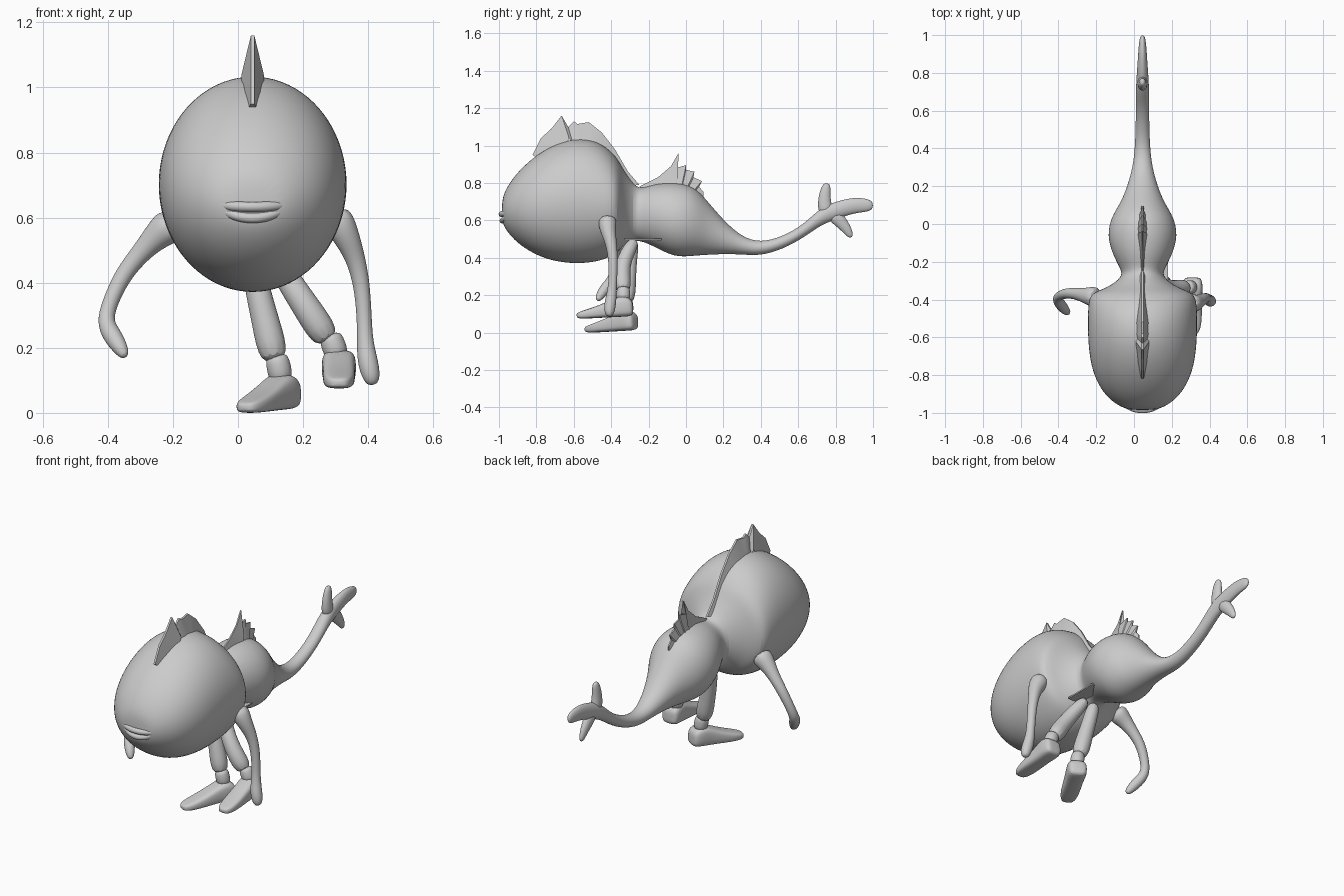
import bpy, bmesh, math
from mathutils import Vector, Matrix

if "Cube" in bpy.data.objects:
    bpy.data.objects.remove(bpy.data.objects["Cube"])

grey = bpy.data.materials.new("plain grey")
grey.use_nodes = True
grey.diffuse_color = (0.6, 0.6, 0.6, 1)
grey.node_tree.nodes["Principled BSDF"].inputs["Base Color"].default_value = (0.6, 0.6, 0.6, 1)
MID = 0.045  # centre plane of the creature


def finish(name, bm, subdiv=2, angle=60):
    bmesh.ops.recalc_face_normals(bm, faces=bm.faces)
    mesh = bpy.data.meshes.new(name)
    bm.to_mesh(mesh)
    bm.free()
    mesh.materials.append(grey)
    ob = bpy.data.objects.new(name, mesh)
    bpy.context.collection.objects.link(ob)
    if subdiv:
        mod = ob.modifiers.new("smooth", "SUBSURF")
        mod.levels = mod.render_levels = subdiv
    bpy.ops.object.select_all(action="DESELECT")
    ob.select_set(True)
    bpy.context.view_layer.objects.active = ob
    bpy.ops.object.shade_smooth_by_angle(angle=math.radians(angle))
    return ob


def loft(name, rings, matrix=None, subdiv=2):
    bm = bmesh.new()
    loops = [[bm.verts.new(p) for p in ring] for ring in rings]
    n = len(loops[0])
    for a, b in zip(loops, loops[1:]):
        for i in range(n):
            bm.faces.new((a[i], a[(i + 1) % n], b[(i + 1) % n], b[i]))
    bm.faces.new(loops[0])
    bm.faces.new(loops[-1])
    if matrix:
        bm.transform(matrix)
    return finish(name, bm, subdiv)


def section(y, low, high, half, power=1.0, n=20):
    """Rounded upright cross-section; a power below 1 makes it boxier."""
    ring = []
    for i in range(n):
        a = math.tau * i / n
        c, s = math.cos(a), math.sin(a)
        c = math.copysign(abs(c) ** power, c) * half * 1.01
        s = math.copysign(abs(s) ** power, s) * (high - low) / 2 * 1.01
        ring.append(Vector((c, y, (low + high) / 2 + s)))
    return ring


def tube(name, points, flat=1.0, n=10):
    """Tapered limb through (x, y, z, radius) points; flat squashes it in x."""
    pos = [Vector(p[:3]) for p in points]
    rings = []
    for i, p in enumerate(points):
        d = pos[min(i + 1, len(pos) - 1)] - pos[max(i - 1, 0)]
        side = Vector((1, 0, 0))
        side = (side - d * side.dot(d) / d.length_squared).normalized()
        up = d.normalized().cross(side)
        rings.append([pos[i] + p[3] * (side * flat * math.cos(math.tau * k / n)
                      + up * math.sin(math.tau * k / n)) for k in range(n)])
    return loft(name, rings)


def fin(name, edge, centre, depth, half):
    """Jagged fin, thick where it meets the body and sharp at its edge."""
    bm = bmesh.new()
    rows = []
    for y, z in edge:
        top, root = Vector((MID, y, z)), Vector((MID, *centre))
        base = top.lerp(root, depth)
        off = Vector((half, 0, 0))
        thin = off * 0.15
        rows.append([bm.verts.new(v) for v in (base - off, top - thin, top + thin, base + off)])
    for a, b in zip(rows, rows[1:]):
        for i in range(3):
            bm.faces.new((a[i], a[i + 1], b[i + 1], b[i]))
    bm.faces.new(rows[0])
    bm.faces.new(rows[-1])
    return finish(name, bm, 0, 35)


# Head, trunk and tail in one skin: y, low z, high z, half width
body = [(-.985, .60, .70, .06), (-.968, .555, .76, .12), (-.92, .495, .835, .185),
        (-.85, .44, .91, .237), (-.75, .39, .985, .275), (-.62, .366, 1.04, .29),
        (-.5, .372, 1.035, .291), (-.42, .395, .99, .288), (-.365, .43, .93, .275),
        (-.34, .46, .88, .19), (-.28, .49, .79, .105), (-.24, .49, .768, .115),
        (-.17, .46, .795, .155), (-.06, .4, .805, .19), (.04, .41, .785, .165),
        (.11, .415, .71, .117), (.2, .42, .6, .08), (.3, .418, .51, .052),
        (.4, .41, .48, .04), (.52, .447, .515, .036), (.63, .508, .578, .035),
        (.72, .575, .67, .035), (.8, .605, .70, .03), (.9, .64, .725, .023),
        (.97, .645, .715, .018), (1.0, .66, .70, .01)]
loft("body", [[p + Vector((MID, 0, 0)) for p in section(*s)] for s in body])

# Side lobes of the tail fin
tube("tail_lobe_upper", [(MID, .75, .63, .045), (MID, .738, .70, .037), (MID, .745, .76, .03),
                         (MID, .755, .80, .018)], .7)
tube("tail_lobe_lower", [(MID, .78, .64, .045), (MID, .83, .59, .036), (MID, .865, .545, .026),
                         (MID, .885, .508, .014)], .7)

# Fins along the head and back
fin("head_crest", [(-.82, .95), (-.775, 1.04), (-.72, 1.09), (-.665, 1.16), (-.63, 1.10),
                   (-.60, 1.13), (-.58, 1.115), (-.52, 1.125), (-.45, 1.07), (-.38, .98),
                   (-.31, .86), (-.25, .79)], (-.53, .75), .3, .035)
fin("back_fin", [(-.25, .78), (-.15, .83), (-.08, .89), (-.04, .96), (-.07, .875), (0, .895),
                 (0, .87), (.045, .86), (.04, .83), (.085, .81), (.07, .78), (.095, .75),
                 (.09, .7)], (-.05, .65), .45, .025)

# Lips
for name, z, y in (("upper_lip", .633, -.987), ("lower_lip", .598, -.982)):
    path = []
    for k in range(-4, 5):
        t = k / 4
        lift = .008 if name == "upper_lip" else .035
        path.append((MID + .118 * t, y + .04 * t * t, z + lift * t * t, .017 - .009 * t ** 4))
    rings = [[Vector((x, yy + r * math.cos(math.tau * i / 8), z + r * math.sin(math.tau * i / 8)))
              for i in range(8)] for x, yy, z, r in path]
    loft(name, rings)

# Arms with mitten hands
tube("right_arm", [(-.19, -.39, .59, .07), (-.25, -.38, .545, .045), (-.30, -.37, .49, .032),
                   (-.35, -.365, .43, .029), (-.385, -.375, .36, .026), (-.41, -.39, .29, .026),
                   (-.395, -.42, .25, .032), (-.365, -.455, .205, .028), (-.345, -.475, .17, .014)])
tube("left_arm", [(.29, -.42, .62, .06), (.33, -.42, .55, .045), (.36, -.40, .48, .032),
                  (.38, -.39, .40, .027), (.388, -.39, .30, .024), (.39, -.395, .22, .026),
                  (.398, -.405, .16, .034), (.41, -.41, .11, .03), (.415, -.41, .085, .015)])

# Trouser legs, ankles and shoes
shoe = [(.055, .02, .07, .03), (.045, .0, .095, .05), (0, 0, .115, .054), (-.05, 0, .098, .05),
        (-.12, 0, .07, .05), (-.19, 0, .05, .048), (-.235, .002, .038, .036), (-.25, .01, .03, .018)]
legs = (("right", [(.04, -.28, .5, .036), (.055, -.30, .4, .04), (.085, -.31, .28, .045),
                   (.116, -.32, .15, .053)], (.135, -.315, .01), -28),
        ("left", [(.10, -.27, .5, .036), (.16, -.33, .4, .042), (.22, -.345, .31, .047),
                  (.282, -.335, .215, .05)], (.31, -.335, .085), 0))
for side, path, foot, turn in legs:
    tube(side + "_leg", path)
    x, y, z, r = path[-1]
    tube(side + "_ankle", [(x, y, z + .03, .035), (x + .008, y, z, .04),
                           (foot[0], foot[1], foot[2] + .08, .04)])
    place = (Matrix.Translation(foot) @ Matrix.Rotation(math.radians(turn), 4, "Z")
             @ Matrix.Rotation(math.radians(3), 4, "X"))
    loft(side + "_shoe", [section(*s, .6, 16) for s in shoe], place)

# Thin flap under the trunk
bm = bmesh.new()
bmesh.ops.create_cube(bm, size=1, matrix=Matrix.Translation((.14, -.23, .5))
                      @ Matrix.Diagonal((.08, .2, .008, 1)))
finish("belly_flap", bm, 0, 30)
